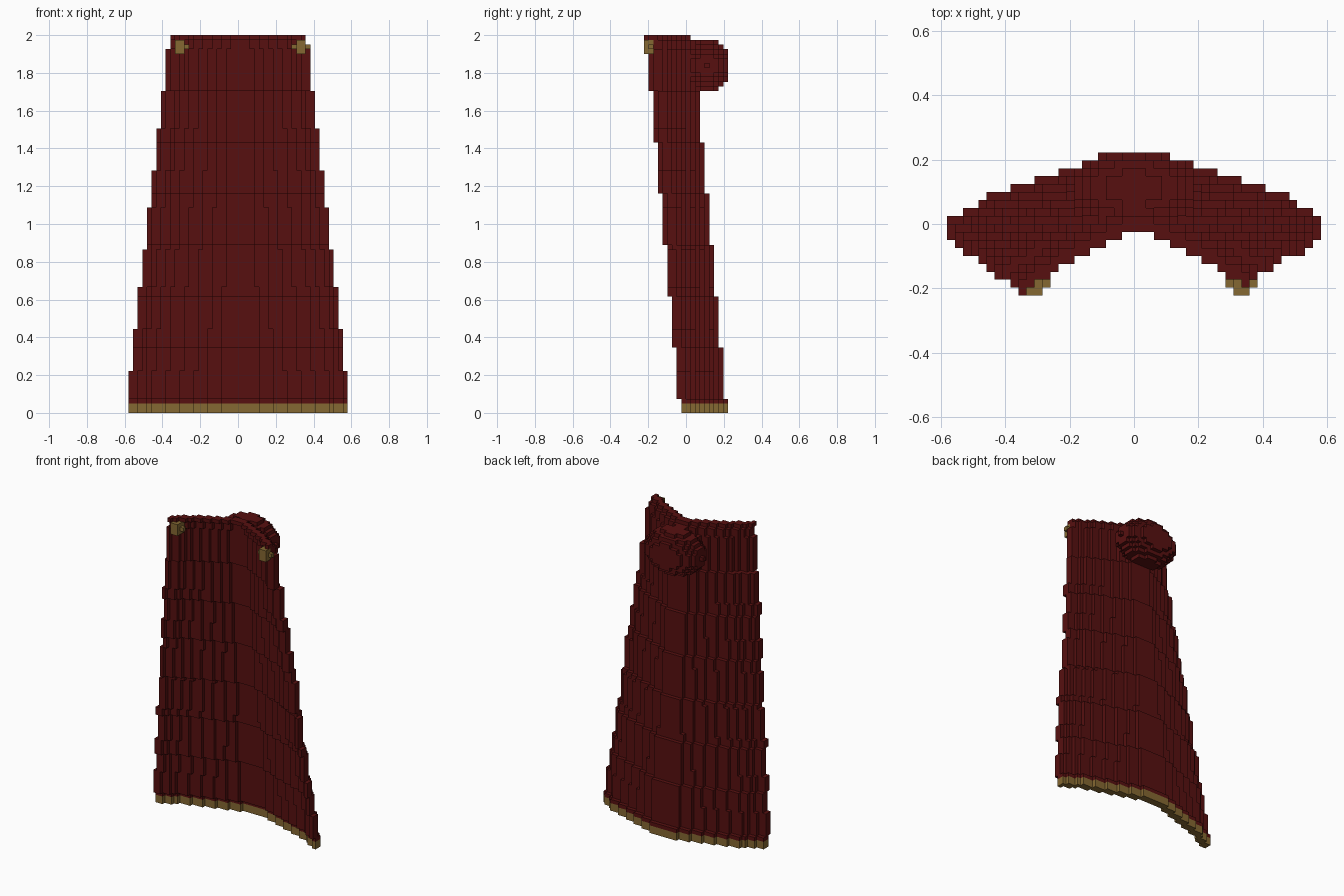
import bpy, bmesh, math

if "Cube" in bpy.data.objects:
    bpy.data.objects.remove(bpy.data.objects["Cube"])

V = 2 / 81          # voxel size
ROWS = 81


def material(name, rgb):
    m = bpy.data.materials.new(name)
    m.diffuse_color = (*rgb, 1)
    m.use_nodes = True
    m.node_tree.nodes["Principled BSDF"].inputs["Base Color"].default_value = m.diffuse_color
    return m


RED = material("dark_red", (0.095, 0.005, 0.005))
GOLD = material("old_gold", (0.235, 0.14, 0.032))

# the six sides of a voxel: neighbour direction and its corner offsets
SIDES = []
for axis in range(3):
    for s in (0, 1):
        u, w = (axis + 1) % 3, (axis + 2) % 3
        quad = []
        for a, b in ((0, 0), (1, 0), (1, 1), (0, 1)):
            c = [0, 0, 0]
            c[axis], c[u], c[w] = s, a, b
            quad.append(tuple(c))
        d = [0, 0, 0]
        d[axis] = 2 * s - 1
        SIDES.append((d, quad if s else quad[::-1]))


def voxel_object(name, cells, mat):
    """Skin a set of voxels with only its outer faces, merging flat areas."""
    bm = bmesh.new()
    verts = {}

    def vert(p):
        if p not in verts:
            verts[p] = bm.verts.new(((p[0] - 0.5) * V, p[1] * V, p[2] * V))
        return verts[p]

    for x, y, z in cells:
        for d, quad in SIDES:
            if (x + d[0], y + d[1], z + d[2]) not in cells:
                bm.faces.new([vert((x + a, y + b, z + c)) for a, b, c in quad])
    bmesh.ops.dissolve_limit(bm, angle_limit=math.radians(1),
                             verts=bm.verts[:], edges=bm.edges[:])
    me = bpy.data.meshes.new(name)
    bm.to_mesh(me)
    bm.free()
    me.materials.append(mat)
    ob = bpy.data.objects.new(name, me)
    bpy.context.collection.objects.link(ob)
    return ob


# curved cloth: narrows and leans forward with height, sides wrap to the front
WRAP = (0.17, 0.295, 0.42, 0.55, 0.68, 0.79, 0.87, 0.95)
cloth = set()
for z in range(ROWS):
    half = 23 - (0 if z < 9 else int((z - 9) / 8.57) + 1)
    back = 9 - (0 if z < 3 else (z - 3) // 11 + 1)
    for x in range(-half, half + 1):
        t = abs(x - 0.5) / (half + 0.5)
        y = back - sum(t >= w for w in WRAP)
        cloth |= {(x, y - 1, z), (x, y - 2, z)}

hem = {c for c in cloth if c[2] < 2}
voxel_object("cape_cloth", cloth - hem, RED)
voxel_object("cape_hem", hem, GOLD)

# rolled hood behind the neck
hood = {(x, y, z) for x in range(-9, 10) for y in range(0, 9) for z in range(69, 80)
        if (x / 8) ** 2 + ((y - 4) / 4.9) ** 2 + ((z - 74) / 5.6) ** 2 <= 1}
voxel_object("hood_roll", hood - cloth, RED)

# shoulder clasps: a block with a stud on each side
for name, x0 in (("left_clasp", -13), ("right_clasp", 13)):
    clasp = {(x0 + i, y, z) for i in (0, 1) for y in (-9, -8, -7) for z in (77, 78, 79)}
    clasp |= {(x0 - 1, -8, 78), (x0 + 2, -8, 78)}
    voxel_object(name, clasp - cloth, GOLD)
